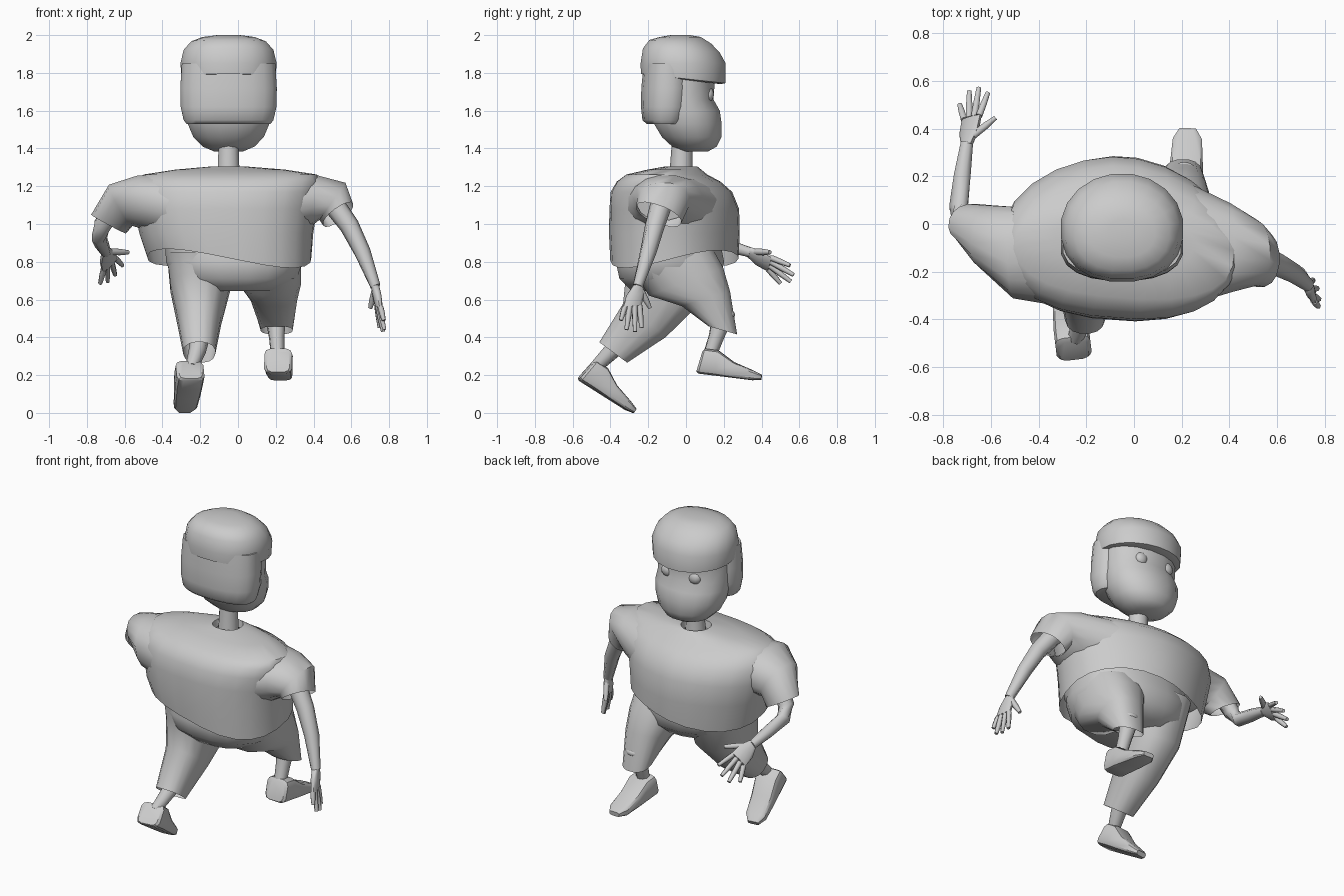
import bpy, bmesh
from math import cos, sin, pi, copysign
from mathutils import Vector, Matrix


def finish(name, bm, angle=0.6):
    bmesh.ops.recalc_face_normals(bm, faces=bm.faces)
    me = bpy.data.meshes.new(name)
    bm.to_mesh(me)
    bm.free()
    ob = bpy.data.objects.new(name, me)
    bpy.context.collection.objects.link(ob)
    bpy.ops.object.select_all(action='DESELECT')
    ob.select_set(True)
    bpy.context.view_layer.objects.active = ob
    bpy.ops.object.shade_smooth_by_angle(angle=angle)
    return ob


def loft(name, rings, n=16, p=(2.0, 2.0), caps=(True, True), angle=0.6):
    """rings: (centre, half-axis a, half-axis b); p: superellipse power on the +b and -b halves"""
    bm = bmesh.new()
    loops = []
    for c, a, b in rings:
        c, a, b = Vector(c), Vector(a), Vector(b)
        loop = []
        for i in range(n):
            t = 2 * pi * (i + 0.5) / n
            e = 2 / (p[0] if sin(t) > 0 else p[1])
            u = copysign(abs(cos(t)) ** e, cos(t))
            v = copysign(abs(sin(t)) ** e, sin(t))
            loop.append(bm.verts.new(c + a * u + b * v))
        loops.append(loop)
    for l0, l1 in zip(loops, loops[1:]):
        for i in range(n):
            j = (i + 1) % n
            bm.faces.new((l0[i], l0[j], l1[j], l1[i]))
    if caps[0]:
        bm.faces.new(loops[0])
    if caps[1]:
        bm.faces.new(loops[-1])
    return finish(name, bm, angle)


def tube(name, pts, n=8):
    """round limb through (x, y, z, radius) points"""
    vs = [Vector(q[:3]) for q in pts]
    rings = []
    for i, q in enumerate(pts):
        d = (vs[min(i + 1, len(vs) - 1)] - vs[max(i - 1, 0)]).normalized()
        m = d.to_track_quat('Z', 'Y').to_matrix()
        rings.append((vs[i], m.col[0] * q[3], m.col[1] * q[3]))
    return loft(name, rings, n, angle=1.1)


def level(x, y, z, rx, ry, yaw=0.0, dzx=0.0, dzy=0.0):
    """near-horizontal ring"""
    return ((x, y, z), (rx, -rx * yaw, dzx), (ry * yaw, ry, dzy))


def ball(name, loc, scale):
    bm = bmesh.new()
    bmesh.ops.create_uvsphere(bm, u_segments=12, v_segments=8, radius=1,
                              matrix=Matrix.Translation(loc) @ Matrix.Diagonal((*scale, 1)))
    return finish(name, bm, 1.0)


# Head
HX = -0.05
loft("head", [level(HX, y, z, rx, ry) for z, y, rx, ry in (
    (1.385, 0.05, 0.08, 0.07), (1.41, 0.045, 0.14, 0.12), (1.46, 0.03, 0.19, 0.16),
    (1.53, 0.01, 0.22, 0.182), (1.60, 0.0, 0.23, 0.182), (1.66, -0.02, 0.23, 0.168),
    (1.74, -0.02, 0.23, 0.175), (1.85, -0.02, 0.22, 0.17))], p=(2.1, 2.1), angle=0.8)
for side, s in (("left", -1), ("right", 1)):
    ball(side + "_eye", (HX + s * 0.095, 0.118, 1.685), (0.042, 0.03, 0.04))
tube("neck", [(HX, -0.025, 1.2, 0.072), (HX, -0.025, 1.3, 0.06), (HX, -0.02, 1.43, 0.055)], 10)

# Hair: cap with fringe, and the long back and sides
loft("hair_cap", [level(HX, y, z, rx, ry, 0, 0, dz) for z, y, rx, ry, dz in (
    (1.765, -0.015, 0.23, 0.2, -0.025), (1.77, -0.015, 0.25, 0.226, -0.025),
    (1.85, -0.015, 0.258, 0.228, 0), (1.92, -0.025, 0.24, 0.205, -0.01),
    (1.965, -0.03, 0.2, 0.165, -0.01), (1.99, -0.03, 0.14, 0.11, 0),
    (2.0, -0.03, 0.06, 0.05, 0))], n=20, p=(2.0, 2.3), angle=0.9)
loft("hair_back", [level(HX, y, z, rx, ry) for z, y, rx, ry in (
    (1.53, -0.11, 0.225, 0.10), (1.55, -0.11, 0.24, 0.122), (1.62, -0.105, 0.256, 0.135),
    (1.72, -0.10, 0.258, 0.138), (1.85, -0.095, 0.25, 0.13))], n=20, p=(2.5, 2.3), angle=0.8)

# Shirt body, closing in to the collar; its hem is twisted
shirt = loft("shirt_body", [
    level(-0.045, -0.06, 0.82, 0.435, 0.338, 0.06),
    level(-0.06, -0.06, 0.95, 0.46, 0.344, 0.07),
    level(-0.065, -0.06, 1.08, 0.485, 0.34, 0.08),
    level(-0.06, -0.075, 1.17, 0.495, 0.318, 0.08),
    level(-0.05, -0.09, 1.225, 0.49, 0.27, 0.08),
    level(-0.04, -0.10, 1.262, 0.46, 0.21, 0.08),
    level(-0.04, -0.06, 1.288, 0.29, 0.14, 0.08),
    level(HX, -0.025, 1.305, 0.088, 0.085),
    level(HX, -0.025, 1.26, 0.08, 0.078)], n=24, p=(1.85, 2.5), caps=(False, False), angle=0.8)
for v in list(shirt.data.vertices)[:24]:
    v.co.z += 0.6 * (v.co.x + 0.05) * (v.co.y + 0.06)

# Sleeves
loft("left_sleeve", [
    ((-0.30, -0.09, 1.08), (0, 0.26, 0), (0, 0, 0.18)),
    ((-0.50, -0.12, 1.11), (0, 0.195, 0), (-0.03, 0, 0.15)),
    ((-0.62, -0.05, 1.10), (0.02, 0.13, 0), (-0.06, 0, 0.11)),
    ((-0.685, 0.005, 1.0), (0.01, 0.08, 0), (-0.092, 0, 0.05))],
    p=(2.2, 2.2), caps=(True, False), angle=0.9)
loft("right_sleeve", [
    ((0.18, -0.08, 1.08), (0, 0.28, 0), (0, 0, 0.18)),
    ((0.40, -0.10, 1.12), (0, 0.19, 0), (0.02, 0, 0.14)),
    ((0.50, -0.12, 1.12), (0, 0.14, 0), (0.07, 0, 0.10)),
    ((0.53, -0.145, 1.05), (0, 0.12, -0.04), (0.08, 0, 0.05))],
    p=(2.2, 2.2), caps=(True, False), angle=0.9)

# Arms
tube("left_arm", [(-0.65, 0.0, 1.1, 0.055), (-0.72, 0.02, 0.99, 0.048), (-0.735, 0.07, 0.925, 0.042),
                  (-0.72, 0.2, 0.89, 0.038), (-0.70, 0.34, 0.85, 0.028)])
tube("right_arm", [(0.48, -0.12, 1.14, 0.06), (0.59, -0.165, 0.99, 0.052),
                   (0.66, -0.2, 0.85, 0.044), (0.728, -0.255, 0.67, 0.028)])


def hand(side, wrist, knuckles, span, flat, tips, thumb_tip):
    w, k, s, f = Vector(wrist), Vector(knuckles), Vector(span), Vector(flat)
    m = w.lerp(k, 0.45)
    loft(side + "_palm", [(w, s * 0.5, f * 1.3), (m, s * 0.95, f * 1.3), (k, s, f)],
         n=10, p=(2.5, 2.5), angle=0.9)
    for i, tip in enumerate(tips):
        base = k + s * (0.78 * (i / 1.5 - 1))
        mid = base.lerp(Vector(tip), 0.5)
        tube(f"{side}_finger_{i + 1}", [(*base, 0.016), (*mid, 0.015), (*tip, 0.011)], 6)
    root = w.lerp(k, 0.3) + s * 0.5
    tube(side + "_thumb", [(*root, 0.018), (*root.lerp(Vector(thumb_tip), 0.55), 0.017),
                           (*thumb_tip, 0.011)], 6)


hand("left", (-0.70, 0.33, 0.853), (-0.68, 0.445, 0.79), (0.04, 0.012, 0.038), (-0.009, 0.005, 0.012),
     [(-0.73, 0.50, 0.685), (-0.69, 0.555, 0.695), (-0.65, 0.57, 0.73), (-0.612, 0.55, 0.78)],
     (-0.58, 0.445, 0.85))
hand("right", (0.725, -0.252, 0.68), (0.745, -0.285, 0.565), (-0.012, 0.05, 0.005), (0.016, 0.004, 0.0),
     [(0.772, -0.345, 0.49), (0.775, -0.315, 0.44), (0.768, -0.27, 0.43), (0.75, -0.235, 0.45)],
     (0.70, -0.19, 0.555))

# Trousers: seat and two legs
loft("trouser_seat", [
    level(-0.02, -0.08, 0.92, 0.37, 0.26), level(-0.02, -0.085, 0.80, 0.365, 0.29),
    level(-0.015, -0.085, 0.71, 0.33, 0.27), level(-0.01, -0.09, 0.645, 0.22, 0.2)],
    n=20, p=(2.2, 2.4), angle=0.9)
loft("left_trouser_leg", [
    level(-0.2, -0.08, 0.85, 0.18, 0.26),
    ((-0.2, -0.12, 0.66), (0.16, 0, 0), (0, 0.20, -0.08)),
    ((-0.205, -0.22, 0.49), (0.118, 0, 0), (0, 0.115, -0.09)),
    ((-0.205, -0.385, 0.32), (0.085, 0, 0), (0, 0.075, -0.055))],
    p=(2.4, 2.4), caps=(True, False), angle=0.9)
loft("right_trouser_leg", [
    level(0.15, -0.1, 0.86, 0.185, 0.25),
    ((0.17, 0.0, 0.695), (0.165, 0, 0), (0, 0.20, 0.075)),
    ((0.19, 0.105, 0.605), (0.125, 0, 0), (0, 0.13, 0.04)),
    ((0.205, 0.195, 0.437), (0.085, 0, 0), (0, 0.077, -0.022))],
    p=(2.4, 2.4), caps=(True, False), angle=0.9)
ball("knee_fold", (0.21, 0.225, 0.52), (0.05, 0.035, 0.025))

# Shins
tube("left_shin", [(-0.2, -0.3, 0.42, 0.055), (-0.215, -0.39, 0.33, 0.046), (-0.245, -0.48, 0.24, 0.034)])
tube("right_shin", [(0.2, 0.19, 0.5, 0.055), (0.205, 0.16, 0.4, 0.042), (0.21, 0.12, 0.29, 0.036)])


# Shoes: sections from heel to toe, then pitched and turned
def shoe(name, heel, pitch, yaw):
    ob = loft(name, [((0, y, (lo + hi) / 2), (w, 0, 0), (0, dy, (hi - lo) / 2))
                     for y, w, lo, hi, dy in (
                         (0.0, 0.062, 0.008, 0.122, 0.01), (0.012, 0.075, 0.0, 0.138, 0.01),
                         (0.09, 0.075, 0.0, 0.137, 0.0), (0.18, 0.07, 0.0, 0.085, 0.0),
                         (0.29, 0.062, 0.0, 0.052, 0.0), (0.335, 0.035, 0.008, 0.036, 0.0))],
              n=12, p=(4.5, 4.5))
    ob.data.transform(Matrix.Translation(heel) @ Matrix.Rotation(yaw, 4, 'Z')
                      @ Matrix.Rotation(pitch, 4, 'X'))
    return ob


shoe("left_shoe", (-0.248, -0.565, 0.17), -0.56, 0.12)
shoe("right_shoe", (0.212, 0.065, 0.207), -0.12, -0.04)
